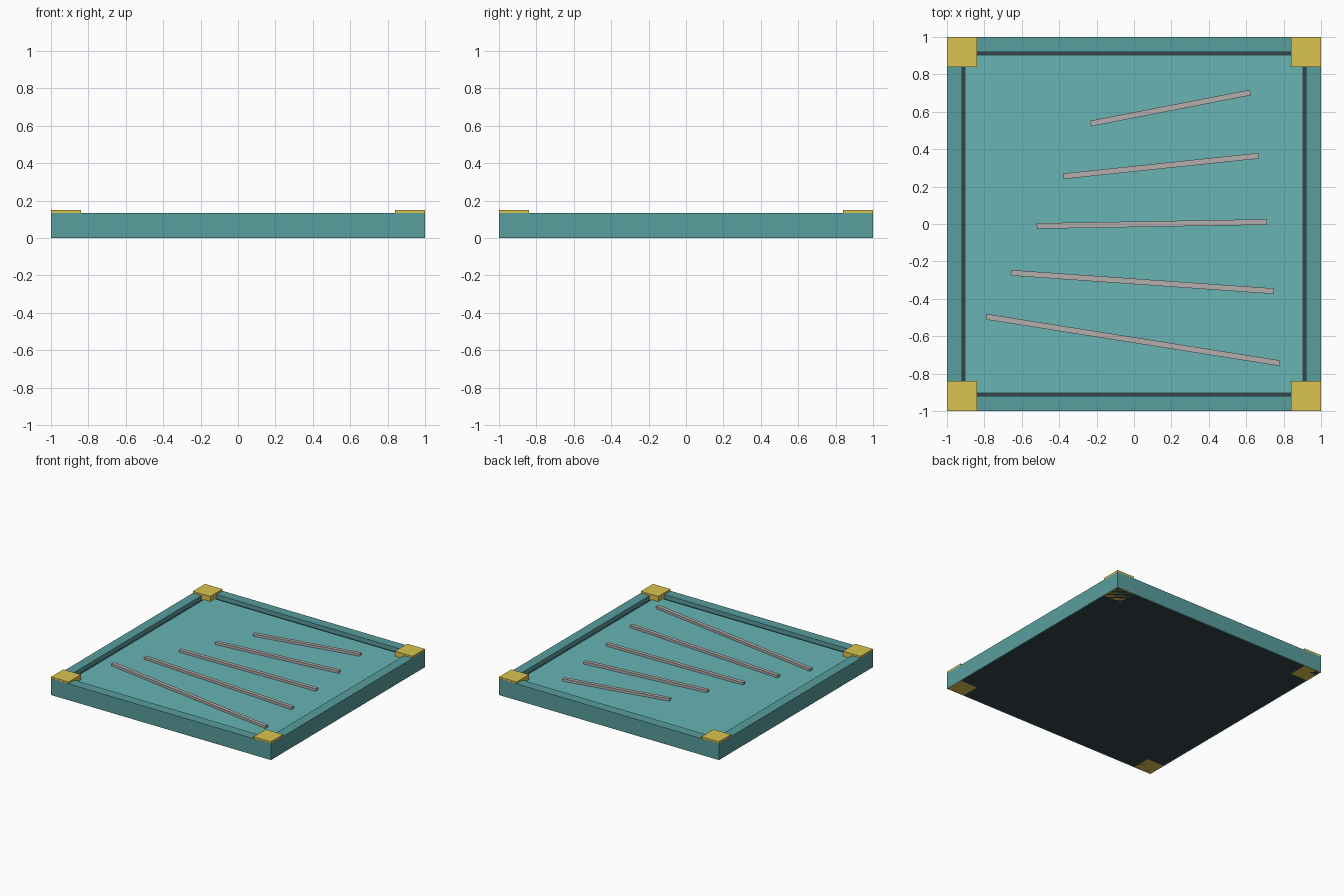
import bpy, bmesh
from math import radians
from mathutils import Matrix

if "Cube" in bpy.data.objects:
    bpy.data.objects.remove(bpy.data.objects["Cube"])


def material(name, rgb):
    m = bpy.data.materials.new(name)
    m.diffuse_color = (*rgb, 1)
    m.use_nodes = True
    m.node_tree.nodes["Principled BSDF"].inputs["Base Color"].default_value = m.diffuse_color
    return m


RIM = material("rim_teal", (0.10, 0.34, 0.34))
PANEL = material("panel_teal", (0.14, 0.46, 0.46))
DARK = material("dark_slate", (0.035, 0.06, 0.07))
GOLD = material("yellow_metal", (0.70, 0.55, 0.08))
ROD = material("pale_grey", (0.46, 0.42, 0.42))


def box(name, lo, hi, mat, centre=(0, 0, 0), angle=0):
    """Box between two corners, turned about z and moved to centre."""
    size = [b - a for a, b in zip(lo, hi)]
    mid = [(a + b) / 2 for a, b in zip(lo, hi)]
    bm = bmesh.new()
    bmesh.ops.create_cube(bm, size=1, matrix=Matrix.Translation(mid) @ Matrix.Diagonal((*size, 1)))
    me = bpy.data.meshes.new(name)
    bm.to_mesh(me)
    bm.free()
    me.materials.append(mat)
    ob = bpy.data.objects.new(name, me)
    ob.location = centre
    ob.rotation_euler.z = radians(angle)
    bpy.context.collection.objects.link(ob)
    return ob


RIM_TOP, RIM_IN, PANEL_TOP = 0.135, 0.92, 0.108

# Dark base, seen below and in the narrow gap round the panel
box("base", (-0.99, -0.99, 0), (0.99, 0.99, 0.10), DARK)

# Inset top panel
box("panel", (-0.90, -0.90, 0.05), (0.90, 0.90, PANEL_TOP), PANEL)

# Raised rim: long rails front and back, short rails between them
for name, s in (("front", -1), ("back", 1)):
    y0, y1 = sorted((s * RIM_IN, s))
    box(name + "_rim", (-1, y0, 0.001), (1, y1, RIM_TOP), RIM)
for name, s in (("left", -1), ("right", 1)):
    x0, x1 = sorted((s * RIM_IN, s))
    box(name + "_rim", (x0, -RIM_IN, 0.001), (x1, RIM_IN, RIM_TOP), RIM)

# Corner blocks, standing a little above the rim
for sx in (-1, 1):
    for sy in (-1, 1):
        x0, x1 = sorted((sx * 0.84, sx * 0.999))
        y0, y1 = sorted((sy * 0.84, sy * 0.999))
        box("corner_block", (x0, y0, 0), (x1, y1, 0.15), GOLD)

# Fan of five slim bars, shorter and more tilted towards the back
for i in range(5):
    half = (1.59 - 0.18 * i) / 2
    box(f"bar_{i + 1}", (-half, -0.015, 0.10), (half, 0.015, 0.128), ROD,
        centre=(-0.005 + 0.05 * i, -0.62 + 0.31 * i, 0), angle=-9 + 5 * i)
